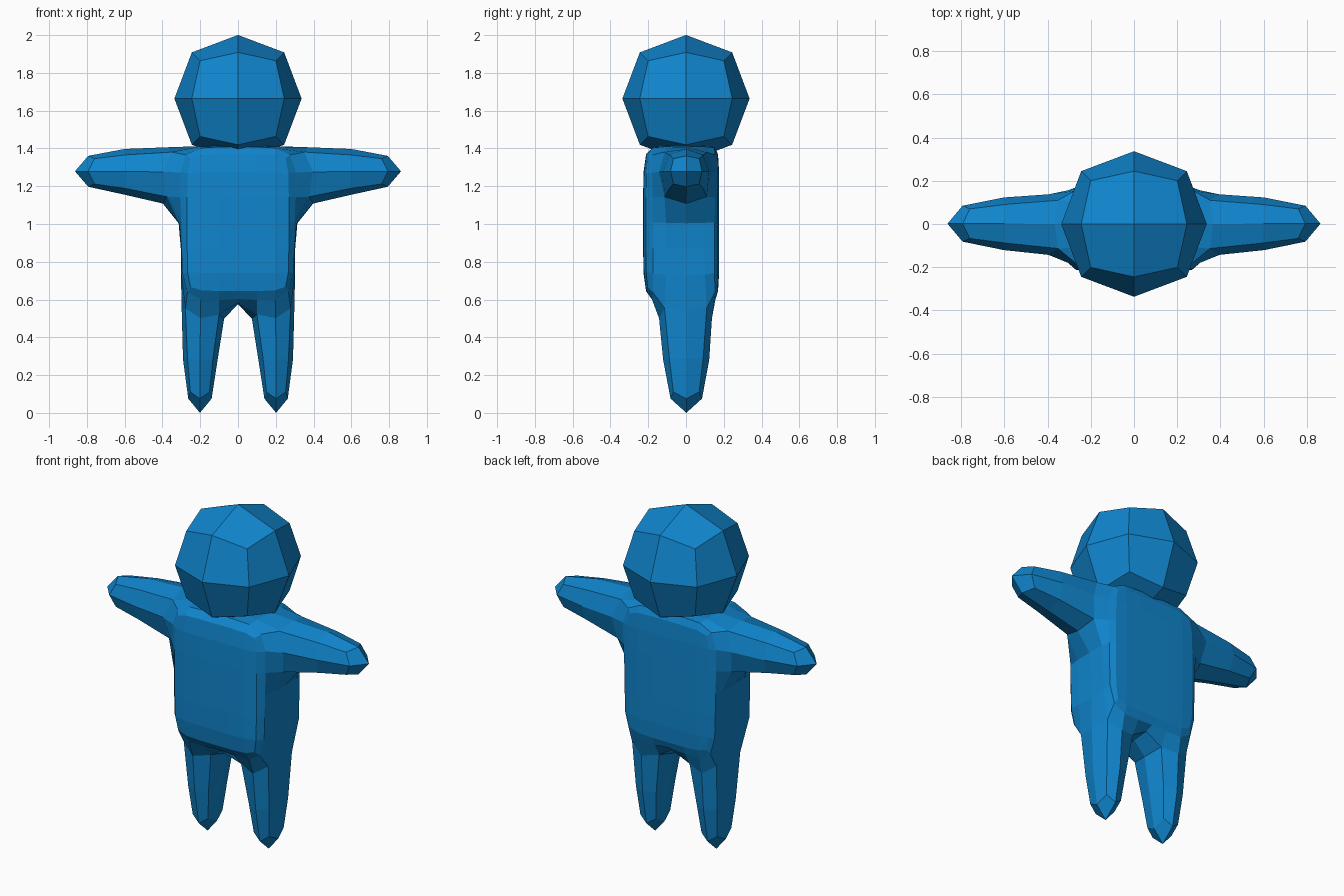
import bpy, bmesh
from itertools import product

if "Cube" in bpy.data.objects:
    bpy.data.objects.remove(bpy.data.objects["Cube"])

blue = bpy.data.materials.new("blue")
blue.diffuse_color = (0.005, 0.235, 0.61, 1)
blue.use_nodes = True
blue.node_tree.nodes["Principled BSDF"].inputs["Base Color"].default_value = blue.diffuse_color


def finish(bm, name):
    """Turn a cage into a flat-shaded object rounded by one subdivision."""
    bmesh.ops.recalc_face_normals(bm, faces=bm.faces)
    mesh = bpy.data.meshes.new(name)
    bm.to_mesh(mesh)
    bm.free()
    mesh.materials.append(blue)
    ob = bpy.data.objects.new(name, mesh)
    bpy.context.collection.objects.link(ob)
    sub = ob.modifiers.new("rounding", 'SUBSURF')
    sub.levels = sub.render_levels = 1
    sub.use_limit_surface = True
    return ob


# Body cage: planes of a block grid
X = [-0.912, -0.303, -0.1, 0.1, 0.303, 0.912]
Y = [-0.227, -0.135, 0.138, 0.176]
Z = [-0.052, 0.6, 0.87, 1.145, 1.413]

# Filled blocks: torso, two arms, two legs
cells = set(product((1, 2, 3), (0, 1, 2), (1, 2, 3)))
cells |= {(0, 1, 3), (4, 1, 3)}
cells |= {(1, 1, 0), (3, 1, 0)}

bm = bmesh.new()
verts = {}


def vert(key):
    if key not in verts:
        verts[key] = bm.verts.new((X[key[0]], Y[key[1]], Z[key[2]]))
    return verts[key]


# Skin every block side that has no neighbour
for cell in sorted(cells):
    for axis, side in product(range(3), (0, 1)):
        neighbour = list(cell)
        neighbour[axis] += 1 if side else -1
        if tuple(neighbour) in cells:
            continue
        corners = []
        for u, v in ((0, 0), (1, 0), (1, 1), (0, 1)):
            key = list(cell)
            key[axis] += side
            key[(axis + 1) % 3] += u
            key[(axis + 2) % 3] += v
            corners.append(vert(tuple(key)))
        bm.faces.new(corners)
finish(bm, "body")

# Head: a rounded cube
bm = bmesh.new()
bmesh.ops.create_cube(bm, size=0.802)
head = finish(bm, "head")
head.location = (0, 0, 1.664)
